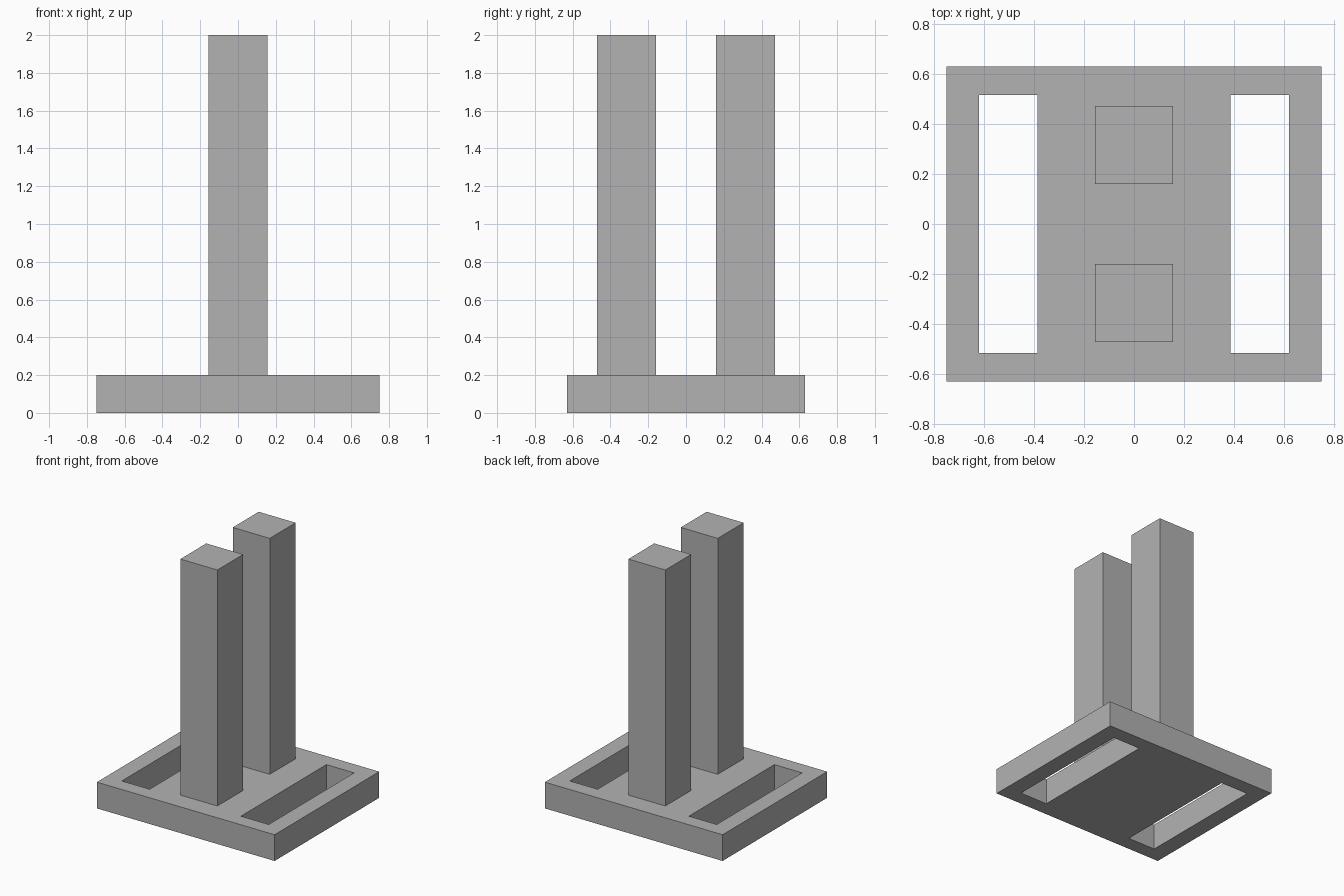
import bpy, bmesh

if "Cube" in bpy.data.objects:
    bpy.data.objects.remove(bpy.data.objects["Cube"])

grey = bpy.data.materials.new("plain grey")
grey.diffuse_color = (0.448, 0.448, 0.448, 1)
grey.use_nodes = True
grey.node_tree.nodes["Principled BSDF"].inputs["Base Color"].default_value = grey.diffuse_color

BASE_TOP, TOP = 0.2, 2.0


def add_object(name, bm):
    bmesh.ops.recalc_face_normals(bm, faces=bm.faces)
    mesh = bpy.data.meshes.new(name)
    bm.to_mesh(mesh)
    bm.free()
    mesh.materials.append(grey)
    obj = bpy.data.objects.new(name, mesh)
    bpy.context.collection.objects.link(obj)
    return obj


# Base plate: a grid of cells with the two slot cells left open, then extruded
xs = [-0.75, -0.62, -0.385, 0.385, 0.62, 0.75]
ys = [-0.63, -0.515, 0.515, 0.63]
slots = {(1, 1), (3, 1)}
bm = bmesh.new()
grid = [[bm.verts.new((x, y, 0)) for y in ys] for x in xs]
for i in range(len(xs) - 1):
    for j in range(len(ys) - 1):
        if (i, j) not in slots:
            bm.faces.new((grid[i][j], grid[i + 1][j], grid[i + 1][j + 1], grid[i][j + 1]))
result = bmesh.ops.extrude_face_region(bm, geom=bm.faces[:], use_keep_orig=True)
top = [v for v in result["geom"] if isinstance(v, bmesh.types.BMVert)]
bmesh.ops.translate(bm, verts=top, vec=(0, 0, BASE_TOP))
add_object("base_plate", bm)

# Two square posts standing on the plate, front and back
for name, side in (("front_post", -1), ("back_post", 1)):
    bm = bmesh.new()
    bmesh.ops.create_cube(bm, size=1)
    bmesh.ops.scale(bm, verts=bm.verts, vec=(0.312, 0.312, TOP - BASE_TOP))
    post = add_object(name, bm)
    post.location = (0, side * 0.316, (TOP + BASE_TOP) / 2)
